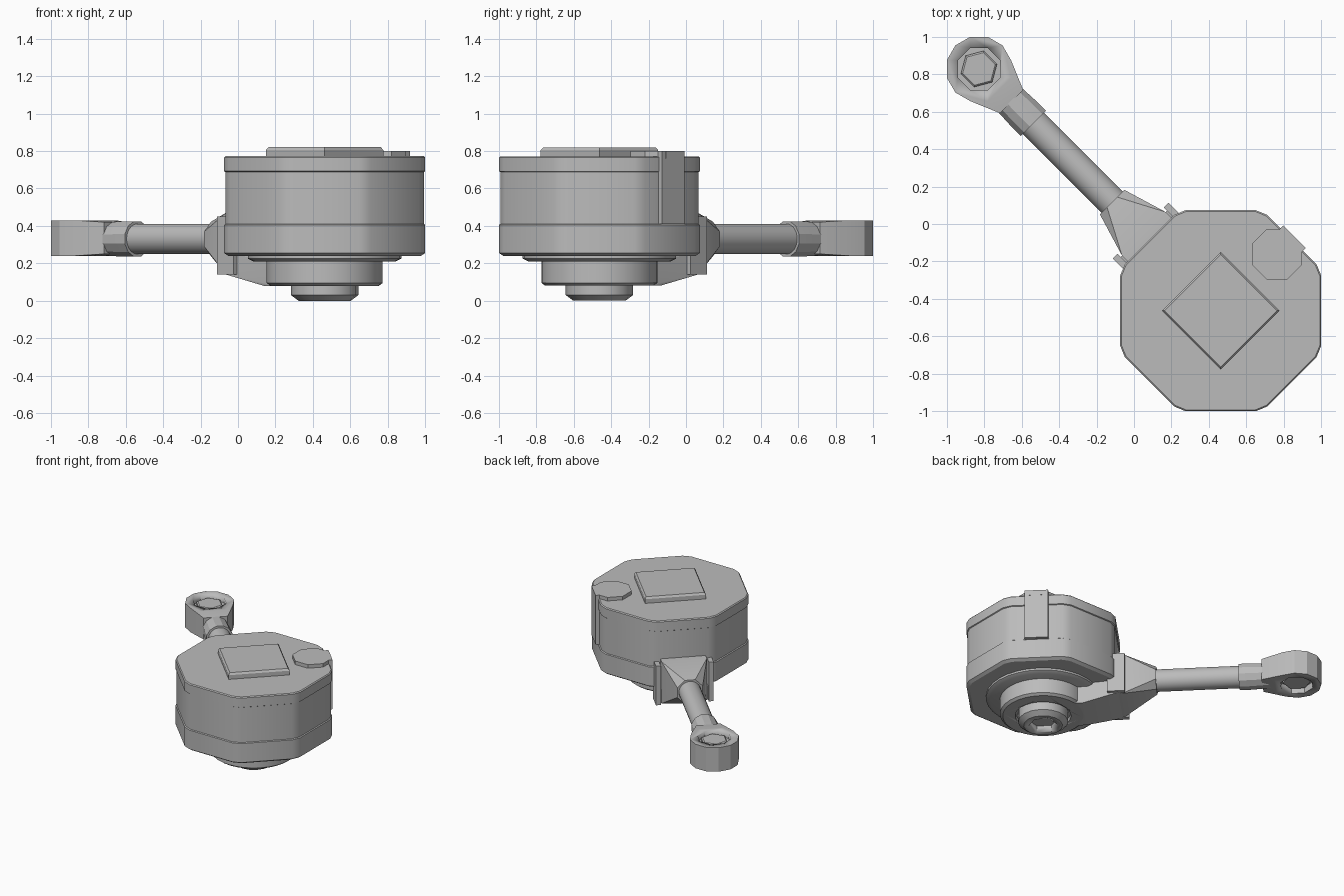
import bpy, bmesh
from math import pi, cos, sin, radians
from mathutils import Matrix, Vector

cube = bpy.data.objects.get("Cube")
if cube:
    bpy.data.objects.remove(cube, do_unlink=True)

grey = bpy.data.materials.new("plain_grey")
grey.use_nodes = True
COLOUR = (0.5, 0.5, 0.5, 1)
grey.diffuse_color = COLOUR
grey.node_tree.nodes["Principled BSDF"].inputs["Base Color"].default_value = COLOUR

# Parts are made around the housing's axis, with the arm along local +x
PLACE = Matrix.Translation((0.463, -0.463, 0)) @ Matrix.Rotation(radians(135), 4, 'Z')


def finish(name, bm):
    bmesh.ops.recalc_face_normals(bm, faces=bm.faces)
    mesh = bpy.data.meshes.new(name)
    bm.to_mesh(mesh)
    bm.free()
    mesh.transform(PLACE)
    mesh.materials.append(grey)
    ob = bpy.data.objects.new(name, mesh)
    bpy.context.collection.objects.link(ob)
    bpy.ops.object.select_all(action='DESELECT')
    ob.select_set(True)
    bpy.context.view_layer.objects.active = ob
    bpy.ops.object.shade_smooth_by_angle(angle=radians(28))
    return ob


def ngon(sides, radius, turn=0.0):
    return [(radius * cos(turn + 2 * pi * i / sides), radius * sin(turn + 2 * pi * i / sides))
            for i in range(sides)]


def loft(name, rings):
    """Skin a stack of equal point rings and cap both ends."""
    bm = bmesh.new()
    loops = [[bm.verts.new(p) for p in ring] for ring in rings]
    for a, b in zip(loops, loops[1:]):
        for i in range(len(a)):
            j = (i + 1) % len(a)
            bm.faces.new((a[i], a[j], b[j], b[i]))
    bm.faces.new(loops[0])
    bm.faces.new(loops[-1])
    return finish(name, bm)


def turned(name, profile, sides, centre=(0, 0), turn=0.0):
    """Stack of upright polygons from (radius, height) pairs."""
    return loft(name, [[(x + centre[0], y + centre[1], z) for x, y in ngon(sides, r, turn)]
                       for r, z in profile])


def hull(name, points):
    bm = bmesh.new()
    for p in points:
        bm.verts.new(p)
    res = bmesh.ops.convex_hull(bm, input=bm.verts)
    spare = [v for v in res["geom_interior"] if isinstance(v, bmesh.types.BMVert)]
    bmesh.ops.delete(bm, geom=spare, context='VERTS')
    bmesh.ops.dissolve_limit(bm, angle_limit=0.01, verts=bm.verts, edges=bm.edges)
    return finish(name, bm)


def slab(u, half, low, high):
    """Four corners of an upright rectangle across the arm."""
    return [(u, s * half, z) for s in (-1, 1) for z in (low, high)]


def box(name, u0, u1, v0, v1, z0, z1):
    return hull(name, [(u, v, z) for u in (u0, u1) for v in (v0, v1) for z in (z0, z1)])


def across(u, radius, sides, z=0.33):
    return [(u, y, z + h) for y, h in ngon(sides, radius, pi / sides)]


def cut(ob, cutter):
    mod = ob.modifiers.new("recess", 'BOOLEAN')
    mod.object = cutter
    mod.operation = 'DIFFERENCE'
    mod.solver = 'EXACT'
    bpy.context.view_layer.objects.active = ob
    bpy.ops.object.modifier_apply(modifier=mod.name)
    bpy.data.objects.remove(cutter, do_unlink=True)


def housing_outline(apothem, z, trim=0.035):
    """Octagon with each corner trimmed."""
    corners = [Vector(p) for p in ngon(8, apothem / cos(pi / 8), pi / 8)]
    ring = []
    for i, c in enumerate(corners):
        for other in (corners[i - 1], corners[(i + 1) % 8]):
            p = c + (other - c).normalized() * trim
            ring.append((p.x, p.y, z))
    return ring


# Octagonal housing with two seams
housing = [(0.515, 0.24), (0.537, 0.255), (0.537, 0.405), (0.530, 0.41), (0.530, 0.688),
           (0.537, 0.692), (0.537, 0.765), (0.530, 0.772)]
loft("housing", [housing_outline(a, z) for a, z in housing])

# Raised lid plate and side connector
R2 = 2 ** 0.5
turned("lid_plate", [(0.222 * R2, 0.76), (0.222 * R2, 0.805), (0.212 * R2, 0.82)], 4, turn=pi / 4)
turned("connector_cap", [(0.145, 0.76), (0.145, 0.80)], 8, (0, -0.425), pi / 8)
box("connector_strip", -0.085, 0.085, -0.558, -0.5, 0.41, 0.80)

# Underside: stepped ring, hub and end cap with a hexagonal socket
turned("base_ring", [(0.41, 0.25), (0.41, 0.225), (0.38, 0.21)], 32)
hub = turned("hub", [(0.31, 0.22), (0.31, 0.095), (0.29, 0.08)], 32)
cut(hub, turned("groove_cutter", [(0.20, 0.07), (0.20, 0.11)], 32))
cap = turned("hub_cap", [(0.18, 0.15), (0.18, 0.03), (0.14, 0.0)], 16)
cut(cap, turned("socket_cutter", [(0.105, -0.05), (0.105, 0.05)], 6))

# Bracket running under the housing to the arm
hull("bracket", slab(0.2, 0.16, 0.08, 0.22) + slab(0.3, 0.16, 0.08, 0.24)
     + slab(0.58, 0.19, 0.145, 0.25))
hull("arm_root", slab(0.5, 0.165, 0.14, 0.47) + slab(0.58, 0.165, 0.14, 0.47)
     + across(0.82, 0.10, 8))
for side, label in ((1, "right"), (-1, "left")):
    a, b = sorted((side * 0.175, side * 0.21))
    box("bracket_flange_" + label, 0.48, 0.605, a, b, 0.14, 0.45)

# Arm rod and collar
loft("arm_rod", [across(0.75, 0.081, 24), across(1.5, 0.081, 24)])
loft("arm_collar", [across(1.415, 0.098, 12), across(1.5, 0.098, 12), across(1.66, 0.09, 12)])

# Eye at the arm's end, recessed on both faces, with a nut inside
EYE = (1.826, 0)
eye = hull("arm_eye", [(x + EYE[0], y, z) for x, y in ngon(12, 0.178) for z in (0.24, 0.43)]
           + slab(1.58, 0.088, 0.25, 0.42))
cut(eye, turned("upper_cutter", [(0.122, 0.39), (0.122, 0.5)], 8, EYE, pi / 8))
cut(eye, turned("lower_cutter", [(0.122, 0.2), (0.122, 0.29)], 8, EYE, pi / 8))
turned("eye_nut", [(0.10, 0.265), (0.10, 0.41), (0.09, 0.418)], 6, EYE)
